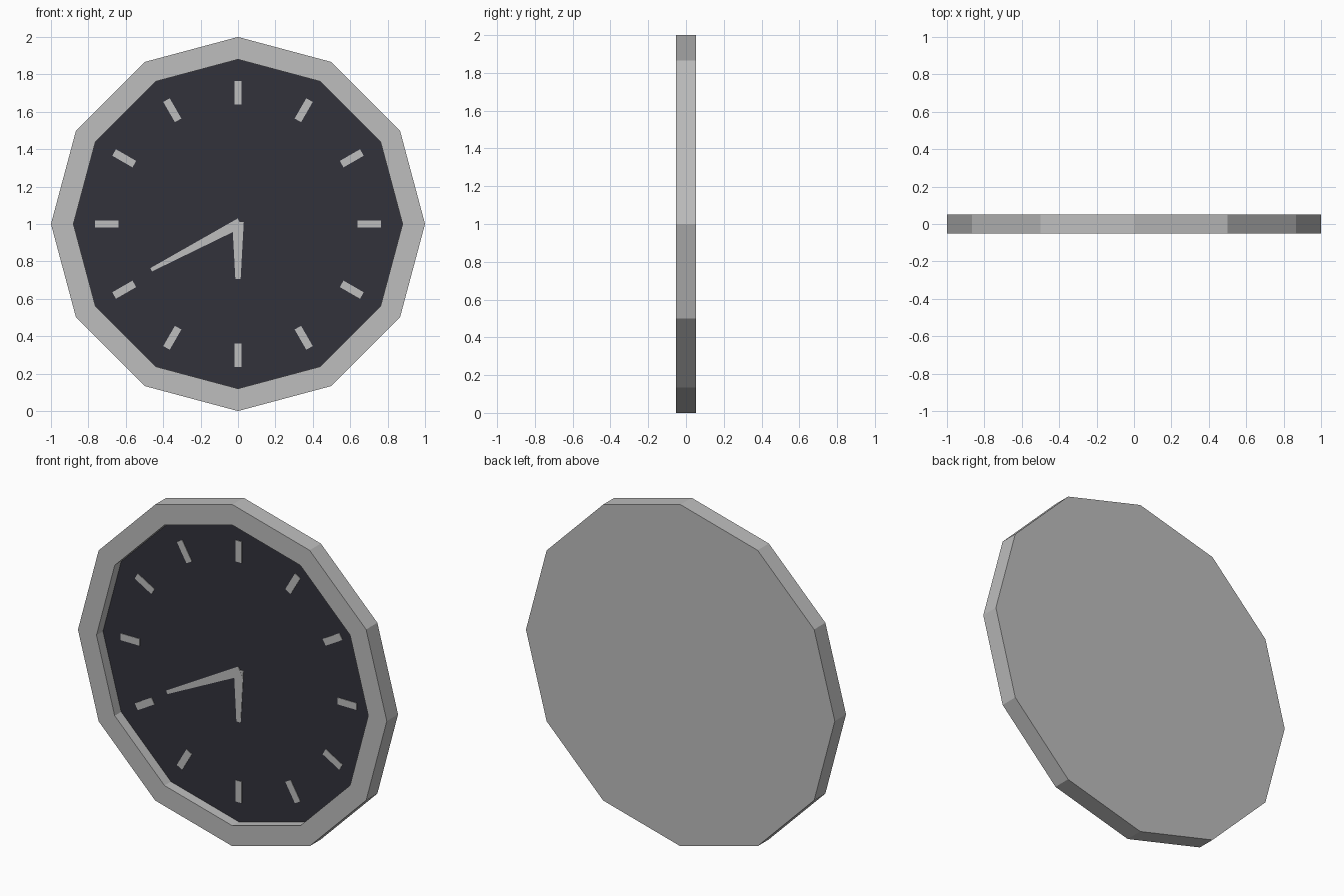
import bpy
import math

if "Cube" in bpy.data.objects:
    bpy.data.objects.remove(bpy.data.objects["Cube"])

CENTRE_Z = 1.0
BACK, FRONT, DIAL_Y = 0.052, -0.052, 0.008


def material(name, r, g, b):
    m = bpy.data.materials.new(name)
    m.diffuse_color = (r, g, b, 1)
    m.use_nodes = True
    m.node_tree.nodes["Principled BSDF"].inputs["Base Color"].default_value = m.diffuse_color
    return m


grey = material("light grey", 0.51, 0.51, 0.51)
dark = material("dark slate", 0.032, 0.032, 0.044)


def add_object(name, verts, faces, mat):
    mesh = bpy.data.meshes.new(name)
    mesh.from_pydata(verts, [], faces)
    mesh.materials.append(mat)
    ob = bpy.data.objects.new(name, mesh)
    bpy.context.collection.objects.link(ob)
    return ob


def ring(radius, y, n=12):
    return [(radius * math.cos(math.tau * i / n), y,
             CENTRE_Z + radius * math.sin(math.tau * i / n)) for i in range(n)]


def bar(name, angle, r0, r1, w0, w1, thick):
    """Thin tapered plate on the dial, running outwards at the given angle."""
    c, s = math.cos(angle), math.sin(angle)
    flat = [(r0, -w0 / 2), (r1, -w1 / 2), (r1, w1 / 2), (r0, w0 / 2)]
    pts = [(r * c - t * s, CENTRE_Z + r * s + t * c) for r, t in flat]
    verts = [(x, DIAL_Y, z) for x, z in pts] + [(x, DIAL_Y - thick, z) for x, z in pts]
    faces = [(3, 2, 1, 0), (4, 5, 6, 7)]
    faces += [(i, (i + 1) % 4, (i + 1) % 4 + 4, i + 4) for i in range(4)]
    add_object(name, verts, faces, grey)


# Twelve-sided case: back, outer wall, front rim and inner wall
verts = ring(1, BACK) + ring(1, FRONT) + ring(0.88, FRONT) + ring(0.88, DIAL_Y)
faces = [tuple(reversed(range(12)))]
for k in range(3):
    for i in range(12):
        a, b = k * 12 + i, k * 12 + (i + 1) % 12
        faces.append((a, b, b + 12, a + 12))
add_object("case", verts, faces, grey)

# Recessed dial
add_object("dial", ring(0.88, DIAL_Y), [tuple(range(12))], dark)

# Hour marks
for h in range(12):
    bar(f"hour_mark_{h + 1}", math.radians(60 - 30 * h), 0.64, 0.765, 0.04, 0.04, 0.003)

# Hands
bar("hour_hand", math.radians(-90), -0.012, 0.295, 0.062, 0.028, 0.003)
bar("minute_hand", math.radians(207.8), -0.012, 0.525, 0.054, 0.02, 0.004)
